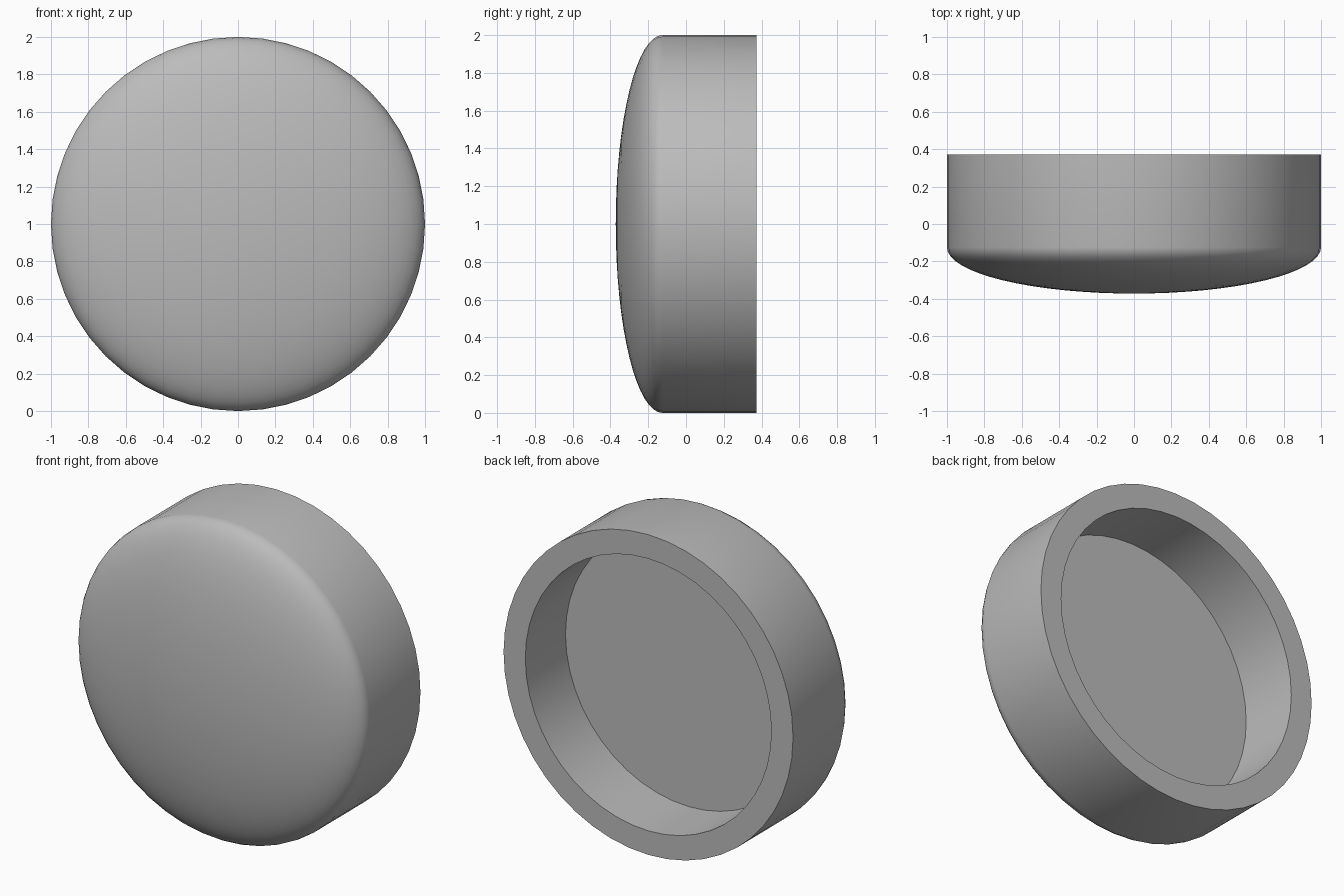
import bpy, bmesh, math
from mathutils import Matrix, Vector

cube = bpy.data.objects.get("Cube")
if cube:
    bpy.data.objects.remove(cube, do_unlink=True)

SIDES = 48
BACK, SEAM, FLOOR = 0.372, -0.125, -0.025
RADIUS, BORE, DOME = 1.0, 0.85, 0.247

grey = bpy.data.materials.new("plain grey")
grey.use_nodes = True
colour = (0.5, 0.5, 0.5, 1)
grey.diffuse_color = colour
grey.node_tree.nodes["Principled BSDF"].inputs["Base Color"].default_value = colour

# Half section: elliptical dome, straight wall, flat rim, recessed floor
steps = 16
profile = []
for i in range(steps + 1):
    a = math.pi / 2 * i / steps
    profile.append((RADIUS * math.sin(a), SEAM - DOME * math.cos(a)))
profile += [(RADIUS, BACK), (BORE, BACK), (BORE, FLOOR), (0, FLOOR)]

# Turn the section around the front-to-back axis
bm = bmesh.new()
verts = [bm.verts.new((r, y, 1)) for r, y in profile]
edges = [bm.edges.new(pair) for pair in zip(verts, verts[1:])]
bmesh.ops.spin(bm, geom=verts + edges, cent=(0, 0, 1), axis=(0, 1, 0),
               angle=math.tau, steps=SIDES, use_merge=True)
bmesh.ops.remove_doubles(bm, verts=bm.verts, dist=0.0001)
bmesh.ops.recalc_face_normals(bm, faces=bm.faces)
mesh = bpy.data.meshes.new("domed_cap")
bm.to_mesh(mesh)
bm.free()
mesh.materials.append(grey)

cap = bpy.data.objects.new("domed_cap", mesh)
bpy.context.collection.objects.link(cap)
bpy.ops.object.select_all(action="DESELECT")
cap.select_set(True)
bpy.context.view_layer.objects.active = cap
bpy.ops.object.shade_smooth_by_angle(angle=math.radians(30))
